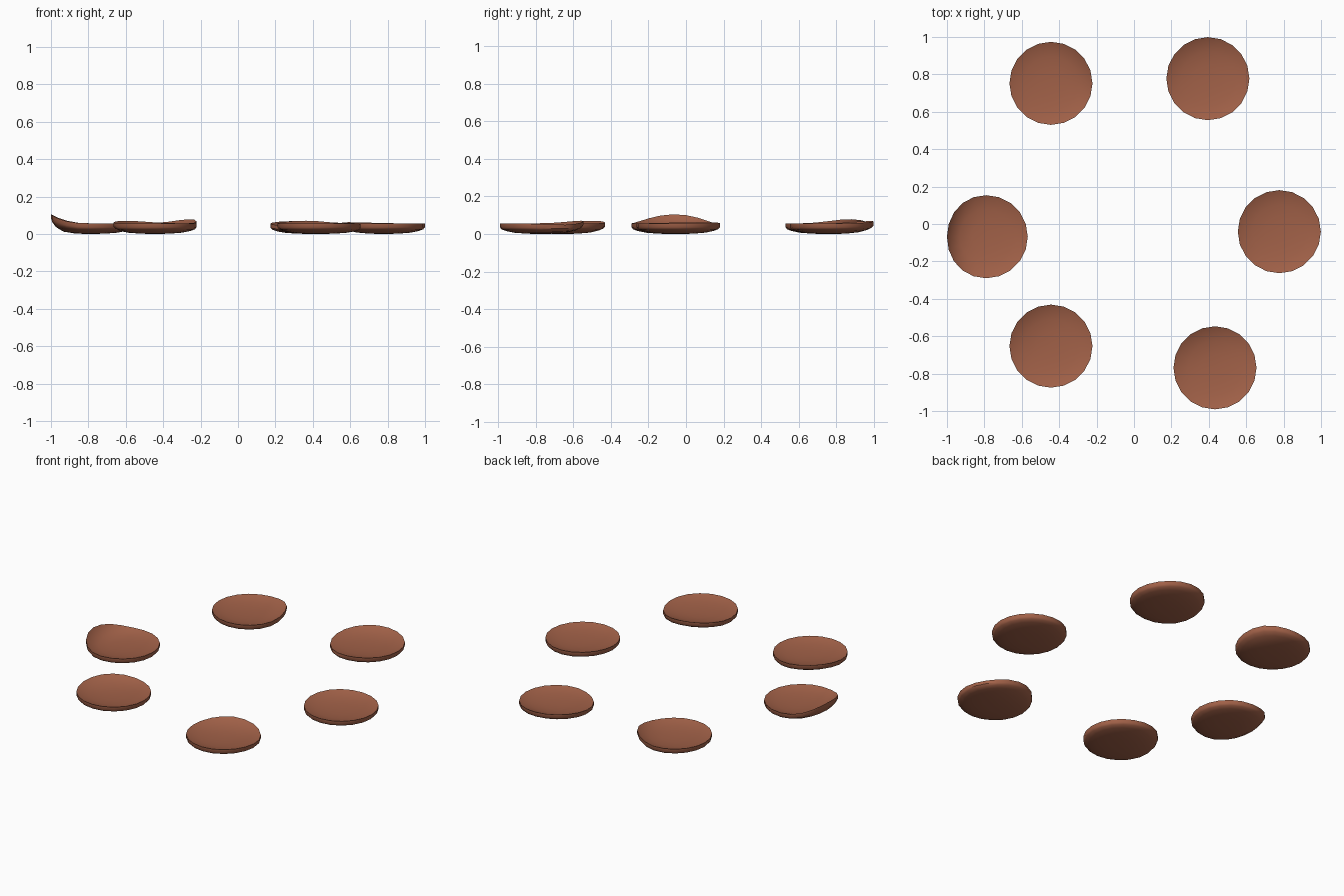
import bpy, bmesh, math

if "Cube" in bpy.data.objects:
    bpy.data.objects.remove(bpy.data.objects["Cube"])

mat = bpy.data.materials.new("cured_meat")
mat.diffuse_color = (0.36, 0.12, 0.065, 1)
mat.use_nodes = True
mat.node_tree.nodes["Principled BSDF"].inputs["Base Color"].default_value = mat.diffuse_color

SIDES = 20
RADIUS = 0.222
# Closed half-section of a shallow cupped slice: (radius fraction, height)
PROFILE = [(0.35, 0.002), (0.65, 0.007), (0.85, 0.016), (0.96, 0.025), (1.0, 0.036),
           (1.0, 0.057), (0.9, 0.049), (0.65, 0.039), (0.35, 0.034)]


def slice_disc(name, cx, cy, bends, squash=0.0):
    """bends: (direction in degrees, lift, angular sharpness, radial sharpness)"""
    bm = bmesh.new()

    def point(f, z, a):
        x, y = f * RADIUS * math.cos(a), f * RADIUS * math.sin(a)
        for deg, lift, sharp, steep in bends:
            d = math.radians(deg)
            lobe = max(0.0, math.cos(a - d)) ** sharp * f ** steep
            z += lift * lobe
            x -= squash * lobe * math.cos(d)
            y -= squash * lobe * math.sin(d)
        return bm.verts.new((cx + x, cy + y, z))

    rings = [[point(f, z, 2 * math.pi * i / SIDES) for i in range(SIDES)] for f, z in PROFILE]
    for lo, hi in zip(rings, rings[1:]):
        for i in range(SIDES):
            j = (i + 1) % SIDES
            bm.faces.new((lo[i], lo[j], hi[j], hi[i]))
    # Centre fans close the underside and the top
    bottom, top = point(0, 0, 0), point(0, 0.032, 0)
    for i in range(SIDES):
        j = (i + 1) % SIDES
        bm.faces.new((bottom, rings[0][j], rings[0][i]))
        bm.faces.new((top, rings[-1][i], rings[-1][j]))
    bmesh.ops.recalc_face_normals(bm, faces=bm.faces)
    me = bpy.data.meshes.new(name)
    bm.to_mesh(me)
    bm.free()
    me.materials.append(mat)
    ob = bpy.data.objects.new(name, me)
    bpy.context.collection.objects.link(ob)
    bpy.ops.object.select_all(action='DESELECT')
    ob.select_set(True)
    bpy.context.view_layer.objects.active = ob
    bpy.ops.object.shade_smooth_by_angle(angle=math.radians(40))


# Six slices laid in a ring, each with its own slightly curled edge
slice_disc("slice_back_left", -0.444, 0.752, [(33, 0.022, 4, 4)])
slice_disc("slice_back_right", 0.395, 0.777, [(110, 0.012, 2, 3), (225, -0.010, 4, 4)])
slice_disc("slice_left", -0.79, -0.068, [(178, 0.048, 2.5, 5)], squash=0.012)
slice_disc("slice_right", 0.777, -0.041, [(150, 0.006, 2, 3)])
slice_disc("slice_front_left", -0.444, -0.653, [(135, 0.014, 3, 3)])
slice_disc("slice_front_right", 0.433, -0.769, [(110, 0.014, 3, 3), (30, -0.008, 4, 4)])
